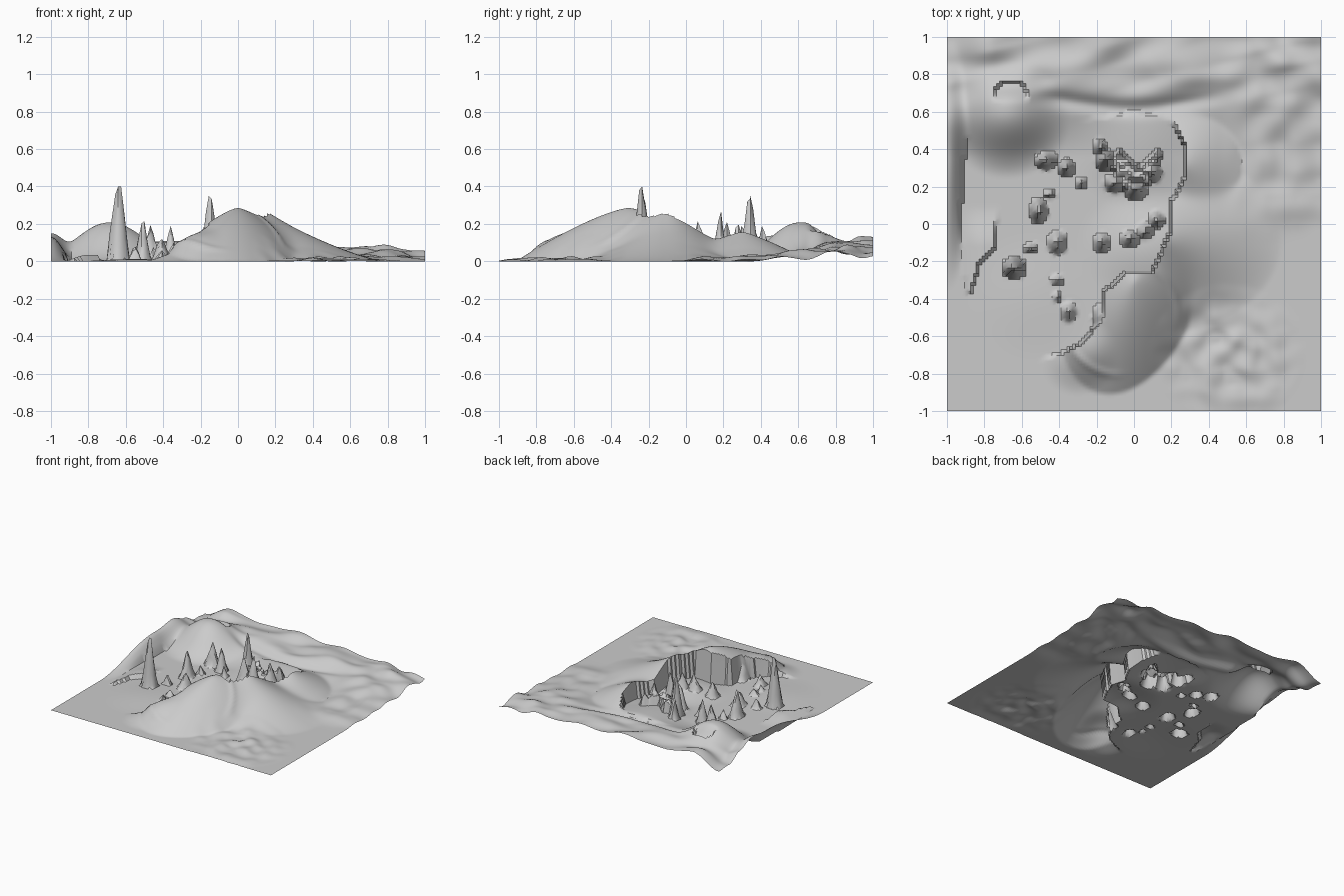
import bpy, bmesh, math
from mathutils import Vector, noise

if "Cube" in bpy.data.objects:
    bpy.data.objects.remove(bpy.data.objects["Cube"])

N = 128  # cells per side of the height field


def smooth(a, b, t):
    t = min(1, max(0, (t - a) / (b - a)))
    return t * t * (3 - 2 * t)


def dist(x, y, cx, cy, rx, ry):
    return math.hypot((x - cx) / rx, (y - cy) / ry)


def bell(x, y, cx, cy, rx, ry):
    d = dist(x, y, cx, cy, rx, ry)
    return math.cos(d * math.pi / 2) ** 2 if d < 1 else 0


def cone(x, y, cx, cy, rx, ry, p):
    return max(0, 1 - dist(x, y, cx, cy, rx, ry)) ** p


def inside(x, y, poly):
    hit = False
    for (x1, y1), (x2, y2) in zip(poly, poly[1:] + poly[:1]):
        if (y1 > y) != (y2 > y) and x < x1 + (y - y1) * (x2 - x1) / (y2 - y1):
            hit = not hit
    return hit


# Outline of the sunken basin: right side is the tall cliff, left is the west scarp
BASIN = [(-.41, -.7), (-.28, -.64), (-.17, -.5), (-.16, -.36), (-.03, -.25), (.1, -.25),
         (.2, -.02), (.2, .12), (.27, .25), (.28, .4), (.22, .52), (.15, .58), (0, .6),
         (-.3, .55), (-.5, .7), (-.8, .6), (-.9, .45), (-.93, 0), (-.9, -.36), (-.8, -.8)]
# Raised shelf with a V-shaped front edge
SHELF = [(-.12, .33), (-.09, .22), (0, .15), (.08, .22), (.15, .37), (.12, .4), (.03, .3), (-.08, .4)]
# Bite taken out of the north-west hill
BITE = [(-.75, .66), (-.74, .72), (-.7, .76), (-.61, .76), (-.57, .7), (-.56, .64)]
# Low step near the west scarp
STEP = [(-.93, -.38), (-.87, -.36), (-.83, -.22), (-.75, -.13), (-.72, .12), (-.93, .12)]

# Rock spires: x, y, radius x, radius y, top height
SPIRES = [(-.64, -.235, .06, .055, .5), (-.51, .07, .045, .065, .23), (-.47, .34, .06, .045, .19),
          (-.36, .3, .04, .045, .2), (-.28, .22, .025, .03, .08), (-.45, .16, .03, .02, .08),
          (-.55, -.13, .035, .025, .09), (-.41, -.1, .05, .06, .13), (-.17, -.1, .045, .055, .14),
          (-.41, -.3, .035, .025, .06), (-.41, -.39, .02, .03, .05), (-.35, -.47, .04, .05, .09),
          (-.15, .34, .055, .06, .36), (-.18, .41, .035, .05, .2), (-.1, .22, .06, .05, .21),
          (.01, .18, .06, .05, .26), (.1, .28, .05, .06, .2), (-.02, -.08, .065, .05, .17),
          (.06, -.04, .055, .055, .17), (.12, .02, .05, .05, .16), (-.17, -.5, .05, .07, .16)]


def uplands(x, y):
    # Northern ground with wavy ridges and a crease at its foot
    up = smooth(.35, .8, y) * (.085 - .035 * x) * (1 - .6 * smooth(.5, 1, x))
    up *= 1 - .75 * smooth(-.75, -1, x) * smooth(.5, .8, y)
    up += .035 * noise.noise(Vector((x * 3 + y * 2, y * 8 - x * 2, 2))) * smooth(.6, .8, y)
    crease = .645 - .025 * math.sin(x * 6 + 1.6)
    up -= .025 * math.exp(-((y - crease) / .04) ** 2) * smooth(-.6, -.4, x) * smooth(.6, .2, x)
    # North-west hill
    return up + .15 * bell(x, y, -.68, .56, .34, .32)


def height(x, y):
    p = Vector((x, y, 0))
    z = uplands(x, y)
    if inside(x, y, BASIN):
        # Basin floor with its shelf, step and gentle mounds
        if inside(x, y, SHELF):
            z += .07 + .05 * noise.noise(p * 30)
        if inside(x, y, STEP):
            z += .035 * smooth(-.95, -.8, x) * smooth(.1, -.12, y)
        z += .012 * bell(x, y, -.55, -.4, .35, .35) + .045 * bell(x, y, .03, .4, .4, .32)
        z += .05 * bell(x, y, .08, -.12, .38, .32)
    else:
        # Domes behind the cliff, blended at their creases
        d = dist(x - .22 * (y + .3), y, 0, -.31, .38, .6)
        a = .285 * max(0, 1 - d ** 1.35)
        ring = dist(x, y, -.07, -.5, .31, .31)
        a += .01 * math.exp(-((ring - 1) / .06) ** 2) * smooth(.3, .1, x - y - .5)
        a += .05 * bell(x, y, -.3, -.7, .22, .22)
        b = .28 * cone(x, y, .11, -.09, .68, .5, 1.35)
        c = .17 * cone(x, y, .25, .3, .33, .36, .9)
        z = sum(max(0, h) ** 5 for h in (a, b, c, z)) ** .2
        # West ridge
        if x < -.7:
            z += .13 * bell(x, y, -1, .33, .13, .7)
        # Knobbly ground: north-east and south-east
        ne = smooth(.45, .75, x) * smooth(-.12, .25, y)
        z += ne * (.028 - .02 * smooth(.85, 1, x) + .025 * noise.noise(p * 7))
        z += bell(x, y, .5, -.7, .42, .38) ** .5 * (.012 + .03 * noise.noise(p * 9))
    if inside(x, y, BITE):
        z -= .045 * smooth(.64, .74, y)
    # Spires break through the basin floor with a rough surface
    for sx, sy, rx, ry, top in SPIRES:
        d = dist(x, y, sx, sy, rx, ry)
        if d < 1:
            z = max(z, top * (1 - d) * (1 + .4 * noise.noise(p * 40)) + .01)
    return min(.4, max(0, z))


# Terrain sheet: one grid lifted by the height function
bm = bmesh.new()
bmesh.ops.create_grid(bm, x_segments=N, y_segments=N, size=1)
for v in bm.verts:
    v.co.z = height(v.co.x, v.co.y)
mesh = bpy.data.meshes.new("terrain")
bm.to_mesh(mesh)
bm.free()
terrain = bpy.data.objects.new("terrain", mesh)
bpy.context.collection.objects.link(terrain)
bpy.context.view_layer.objects.active = terrain
terrain.select_set(True)
bpy.ops.object.shade_smooth_by_angle(angle=math.radians(35))
